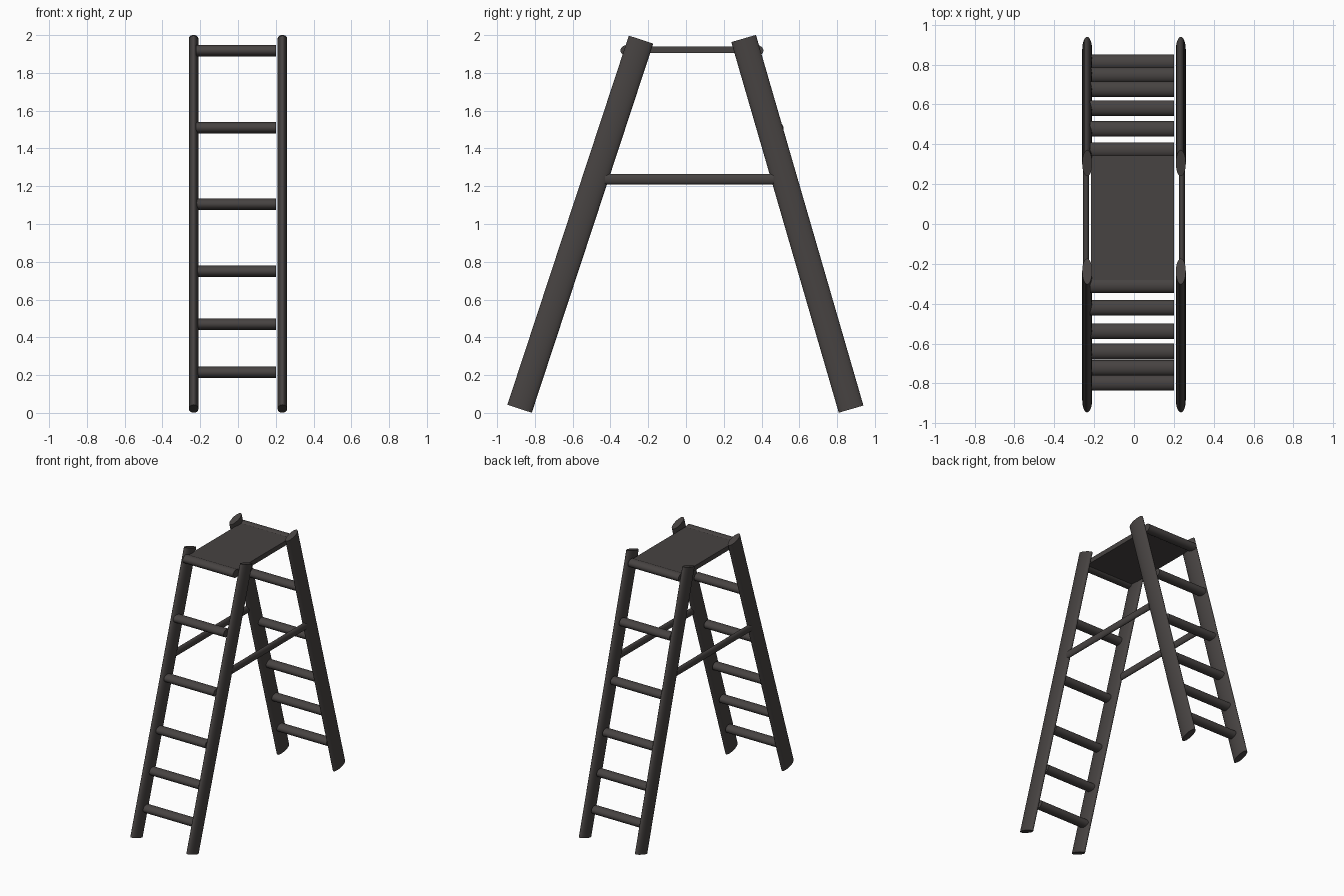
import bpy, bmesh, math
from mathutils import Vector, Matrix

if "Cube" in bpy.data.objects:
    bpy.data.objects.remove(bpy.data.objects["Cube"])

mat = bpy.data.materials.new("dark brown grey")
mat.diffuse_color = (0.063, 0.056, 0.054, 1)
mat.use_nodes = True
mat.node_tree.nodes["Principled BSDF"].inputs["Base Color"].default_value = mat.diffuse_color


def finish(bm, name):
    me = bpy.data.meshes.new(name)
    bm.to_mesh(me)
    bm.free()
    me.materials.append(mat)
    ob = bpy.data.objects.new(name, me)
    bpy.context.collection.objects.link(ob)
    bpy.context.view_layer.objects.active = ob
    for o in bpy.context.selected_objects:
        o.select_set(False)
    ob.select_set(True)
    return ob


def oval_bar(name, a, b, side, r_side, r_other):
    """Oval bar from a to b; r_side is the radius along the side axis."""
    a, b, side = Vector(a), Vector(b), Vector(side)
    axis = (b - a).normalized()
    other = axis.cross(side).normalized()
    m = Matrix((side * r_side, other * r_other, axis * (b - a).length)).transposed().to_4x4()
    m.translation = (a + b) / 2
    bm = bmesh.new()
    bmesh.ops.create_cone(bm, cap_ends=True, segments=24, radius1=1, radius2=1, depth=1)
    bm.transform(m)
    bmesh.ops.recalc_face_normals(bm, faces=bm.faces)
    ob = finish(bm, name)
    bpy.ops.object.shade_smooth_by_angle(angle=math.radians(40))


# leaning side rails and the level braces joining them
for s, label in ((-1, "left"), (1, "right")):
    x = 0.235 * s
    oval_bar(label + "_front_rail", (x, -0.881, 0.022), (x, -0.238, 1.976), (1, 0, 0), 0.025, 0.068)
    oval_bar(label + "_back_rail", (x, 0.874, 0.02), (x, 0.305, 1.982), (1, 0, 0), 0.025, 0.068)
    oval_bar(label + "_brace", (0.24 * s, -0.43, 1.238), (0.24 * s, 0.463, 1.238), (1, 0, 0), 0.015, 0.028)

# rungs, front and back, spaced wider towards the top
heights = (0.215, 0.47, 0.75, 1.105, 1.51, 1.918)
front_y = (-0.797, -0.722, -0.64, -0.538, -0.42, -0.308)
back_y = (0.811, 0.747, 0.677, 0.582, 0.477, 0.371)
for label, ys in (("front", front_y), ("back", back_y)):
    for i, (y, z) in enumerate(zip(ys, heights)):
        oval_bar(f"{label}_rung_{i + 1}", (-0.222, y, z), (0.2, y, z), (0, 1, 0), 0.039, 0.03)

# flat platform on top
bm = bmesh.new()
bmesh.ops.create_cube(bm, size=1)
bm.transform(Matrix.Translation((-0.008, 0.02, 1.922)) @ Matrix.Diagonal((0.416, 0.67, 0.036, 1)))
finish(bm, "platform")
